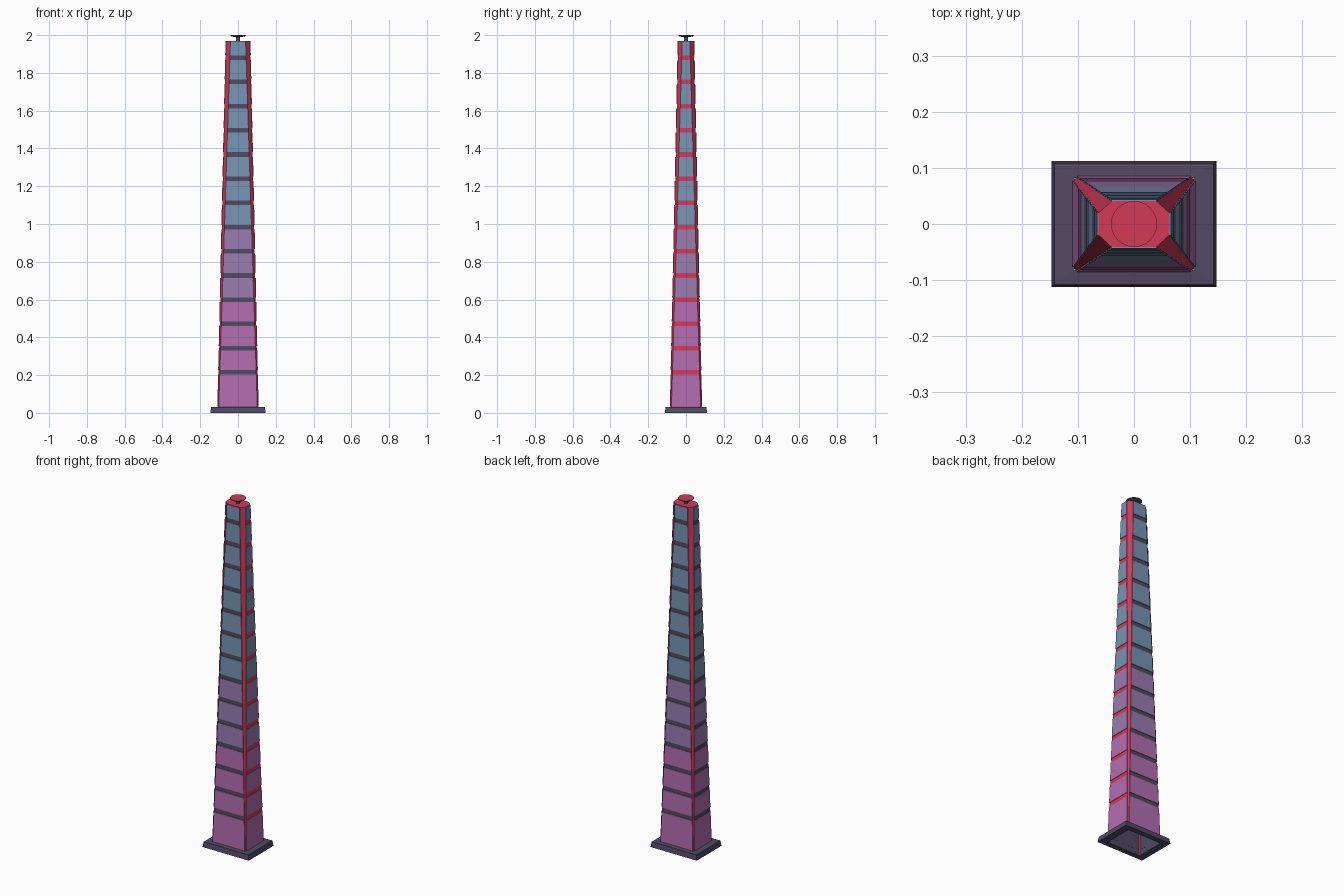
import bpy, bmesh, math
from mathutils import Vector

if "Cube" in bpy.data.objects:
    bpy.data.objects.remove(bpy.data.objects["Cube"])

def mat(name, rgb):
    lin = [((c/255 + 0.055)/1.055)**2.4 for c in rgb]
    m = bpy.data.materials.new(name)
    m.diffuse_color = (*lin, 1)
    m.use_nodes = True
    m.node_tree.nodes["Principled BSDF"].inputs["Base Color"].default_value = m.diffuse_color
    return m

RED = mat("red", (212, 58, 88))
DARK = mat("dark slate", (80, 74, 98))
PINK = mat("pink purple", (178, 110, 176))
MAUVE = mat("mauve", (152, 124, 176))
BLUE = mat("steel blue", (118, 148, 178))

def finish(name, bm, mats):
    me = bpy.data.meshes.new(name)
    bm.to_mesh(me)
    bm.free()
    for m in mats:
        me.materials.append(m)
    ob = bpy.data.objects.new(name, me)
    bpy.context.collection.objects.link(ob)
    return ob

TOP = 1.97

def section(z):
    """Octagon section of the tapering tower: hx, hy, front half width, side half width."""
    t = z / TOP
    lerp = lambda a, b: a + (b - a) * t
    return lerp(.107, .063), lerp(.083, .041), lerp(.103, .040), lerp(.078, .020)

def octagon(z):
    hx, hy, cx, sy = section(z)
    return [Vector((x, y, z)) for x, y in
            [(-cx, -hy), (cx, -hy), (hx, -sy), (hx, sy),
             (cx, hy), (-cx, hy), (-hx, sy), (-hx, -sy)]]

# Tower core: open below, red bevelled corners, red right side and roof
bm = bmesh.new()
lo = [bm.verts.new(p) for p in octagon(0)]
hi = [bm.verts.new(p) for p in octagon(TOP)]
for i in range(8):
    j = (i + 1) % 8
    f = bm.faces.new((lo[i], lo[j], hi[j], hi[i]))
    f.material_index = 1 if i in (0, 4, 6) else 0
bm.faces.new(hi)
finish("tower_core", bm, [RED, DARK])

# Window panels on the four sides, leaving bands of the core visible
bands = [0.215 + 0.1281 * i for i in range(14)]
starts = [0.033] + [b + 0.012 for b in bands]
ends = [b - 0.012 for b in bands] + [TOP - 0.002]
bm = bmesh.new()
for z0, z1 in zip(starts, ends):
    idx = 0 if z1 < 0.62 else 1 if z1 < 1.0 else 2
    a, b = octagon(z0), octagon(z1)
    for i, out in ((0, (0, -1, 0)), (2, (1, 0, 0)), (4, (0, 1, 0)), (6, (-1, 0, 0))):
        inner = [a[i], a[i+1], b[i+1], b[i]]
        off = Vector(out) * 0.003
        vi = [bm.verts.new(p) for p in inner]
        vo = [bm.verts.new(p + off) for p in inner]
        faces = [bm.faces.new(vo)]
        for k in range(4):
            m = (k + 1) % 4
            faces.append(bm.faces.new((vi[k], vi[m], vo[m], vo[k])))
        for f in faces:
            f.material_index = idx
finish("window_panels", bm, [PINK, MAUVE, BLUE])

# Plinth: rectangular ring, hollow below the tower
bm = bmesh.new()
loops = []
for x, y, z in [(.106, .082, 0), (.147, .112, 0), (.142, .108, .03), (.106, .082, .032)]:
    loops.append([bm.verts.new((sx*x, sy*y, z)) for sx, sy in
                  ((-1, -1), (1, -1), (1, 1), (-1, 1))])
for p, q in zip(loops, loops[1:]):
    for i in range(4):
        j = (i + 1) % 4
        bm.faces.new((p[i], p[j], q[j], q[i]))
finish("plinth", bm, [DARK])

# Rooftop landing disc on a short stem
bm = bmesh.new()
N = 24
rings = []
for r, z in [(.011, TOP), (.011, 1.99), (.034, 1.992), (.041, 1.996), (.041, 2.0), (.035, 2.0)]:
    rings.append([bm.verts.new((r*math.cos(2*math.pi*k/N), r*math.sin(2*math.pi*k/N), z))
                  for k in range(N)])
for n, (p, q) in enumerate(zip(rings, rings[1:])):
    for i in range(N):
        j = (i + 1) % N
        f = bm.faces.new((p[i], p[j], q[j], q[i]))
        f.material_index = 1 if n == 4 else 0
bm.faces.new(rings[-1]).material_index = 1
finish("roof_disc", bm, [DARK, RED])
